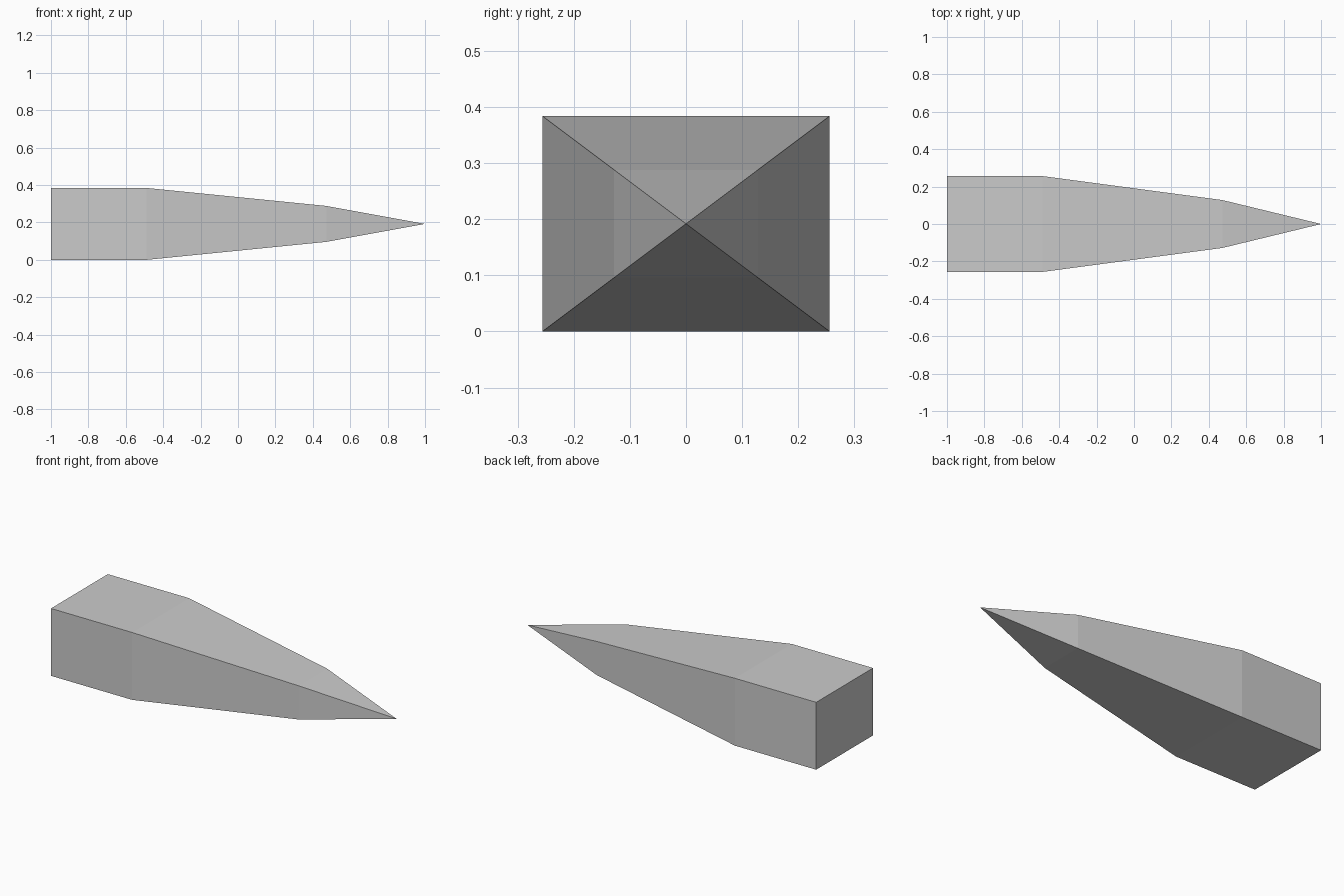
import bpy
import bmesh

if "Cube" in bpy.data.objects:
    bpy.data.objects.remove(bpy.data.objects["Cube"])

H, W, MID = 0.192, 0.256, 0.192   # half height, half width, axis height

bm = bmesh.new()


def ring(x, s):
    """Rectangular cross-section at x, scaled by s about the axis."""
    return [bm.verts.new((x, y * W * s, MID + z * H * s))
            for y, z in ((-1, -1), (1, -1), (1, 1), (-1, 1))]


# Straight butt, then a gentle taper
rings = [ring(-1, 1), ring(-0.488, 1), ring(0.472, 0.5)]
bm.faces.new(rings[0])
for a, b in zip(rings, rings[1:]):
    for i in range(4):
        j = (i + 1) % 4
        bm.faces.new((a[i], a[j], b[j], b[i]))

# Pointed tip
tip = bm.verts.new((1, 0, MID))
for i in range(4):
    bm.faces.new((rings[-1][i], rings[-1][(i + 1) % 4], tip))

bmesh.ops.recalc_face_normals(bm, faces=bm.faces)
mesh = bpy.data.meshes.new("tapered_spike")
bm.to_mesh(mesh)
bm.free()
bpy.context.collection.objects.link(bpy.data.objects.new("tapered_spike", mesh))
